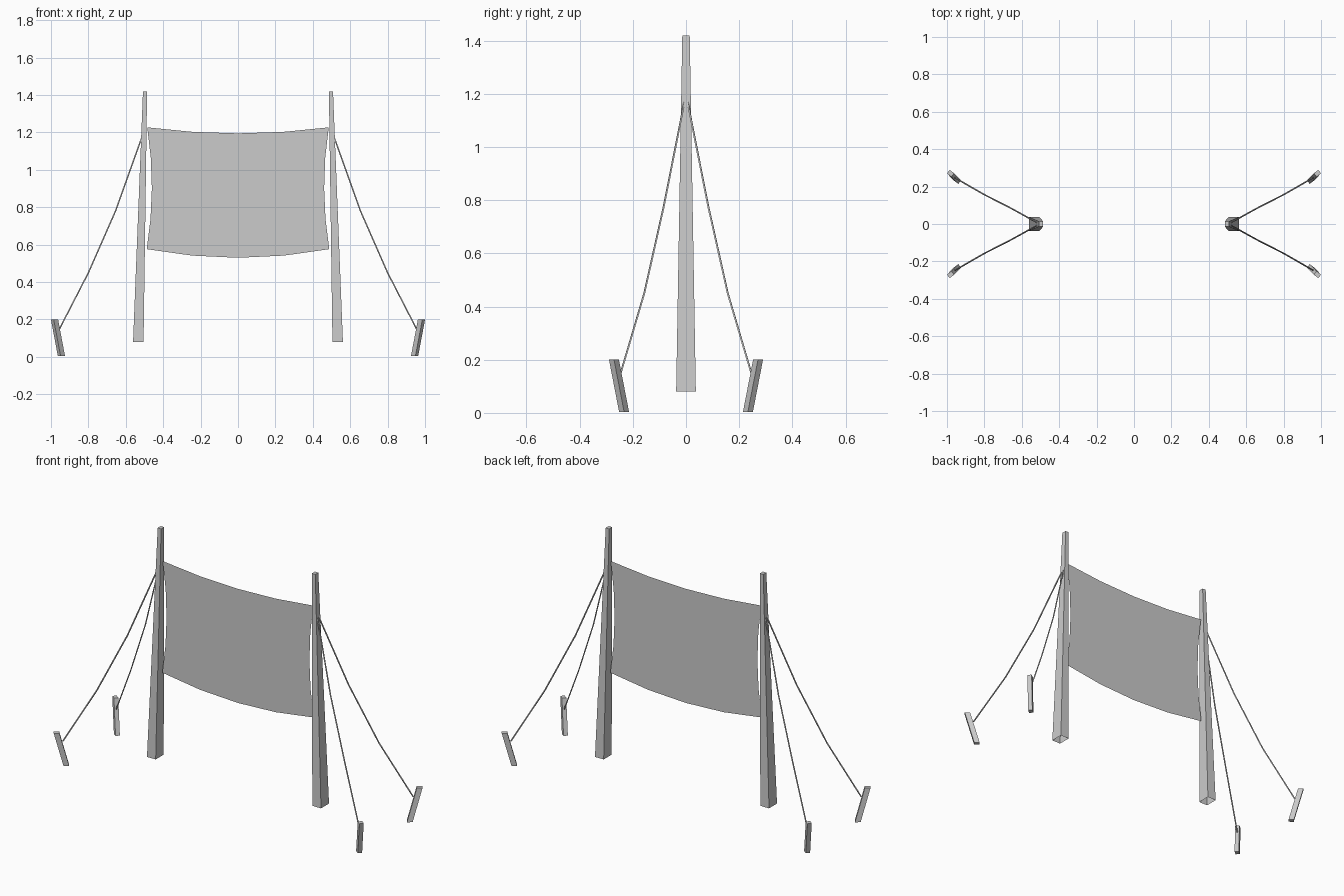
import bpy, bmesh, math
from mathutils import Vector, Matrix

cube = bpy.data.objects.get("Cube")
if cube:
    bpy.data.objects.remove(cube)

grey = bpy.data.materials.new("plain_grey")
grey.use_nodes = True
grey.diffuse_color = (0.6, 0.6, 0.6, 1)
grey.node_tree.nodes["Principled BSDF"].inputs["Base Color"].default_value = (0.6, 0.6, 0.6, 1)


def finish(name, bm):
    mesh = bpy.data.meshes.new(name)
    bm.to_mesh(mesh)
    bm.free()
    mesh.materials.append(grey)
    obj = bpy.data.objects.new(name, mesh)
    bpy.context.collection.objects.link(obj)
    return obj


def loft(name, rings, cap_start=True, cap_end=True):
    """Skin a list of equal-sized rings of points."""
    bm = bmesh.new()
    rows = [[bm.verts.new(p) for p in ring] for ring in rings]
    n = len(rows[0])
    for a, b in zip(rows, rows[1:]):
        for i in range(n):
            j = (i + 1) % n
            bm.faces.new((a[i], a[j], b[j], b[i]))
    if cap_start:
        bm.faces.new(rows[0][::-1])
    if cap_end:
        bm.faces.new(rows[-1])
    bmesh.ops.recalc_face_normals(bm, faces=bm.faces)
    return finish(name, bm)


def rectangle(center, half_x, half_y, turn=0.0):
    rot = Matrix.Rotation(turn, 3, "Z")
    return [Vector(center) + rot @ Vector((sx * half_x, sy * half_y, 0))
            for sx, sy in ((-1, -1), (1, -1), (1, 1), (-1, 1))]


# Leaning tapered posts, hollow at the foot
for side, label in ((1, "left"), (-1, "right")):
    loft(label + "_post",
         [rectangle((side * 0.533, 0, 0.08), 0.028, 0.037),
          rectangle((side * 0.497, 0, 1.42), 0.011, 0.014)], cap_start=False)

    for depth, end in ((-1, "front"), (1, "back")):
        # Tilted stake
        turn = side * depth * math.radians(38)
        stake = [rectangle((side * x, depth * y, z), 0.015, 0.012, turn)
                 for x, y, z in ((0.944, 0.233, 0.004), (0.981, 0.271, 0.2))]
        loft(f"{label}_{end}_stake", stake)

        # Slack guy rope
        path = [Vector((side * x, depth * y, z)) for x, y, z in
                ((0.505, 0, 1.2), (0.655, 0.083, 0.78), (0.8, 0.157, 0.45), (0.957, 0.247, 0.145))]
        rings = []
        for i, p in enumerate(path):
            along = (path[min(i + 1, 3)] - path[max(i - 1, 0)]).normalized()
            u = along.cross(Vector((0, 0, 1))).normalized()
            v = along.cross(u)
            rings.append([p + 0.004 * d for d in (u, v, -u, -v)])
        loft(f"{label}_{end}_rope", rings)

# Hanging sheet with sagging edges and pulled-in sides
COLS, ROWS = 4, 4
bm = bmesh.new()
grid = []
for r in range(ROWS + 1):
    t = r / ROWS
    half = 0.488 - 0.003 * t - 0.026 * (1 - (2 * t - 1) ** 2)
    row = []
    for c in range(COLS + 1):
        s = 2 * c / COLS - 1
        low = 0.53 + 0.046 * s * s
        high = 1.195 + 0.032 * s * s
        row.append(bm.verts.new((s * half, 0, low + (high - low) * t)))
    grid.append(row)
for a, b in zip(grid, grid[1:]):
    for c in range(COLS):
        bm.faces.new((a[c], a[c + 1], b[c + 1], b[c]))
finish("sheet", bm)
